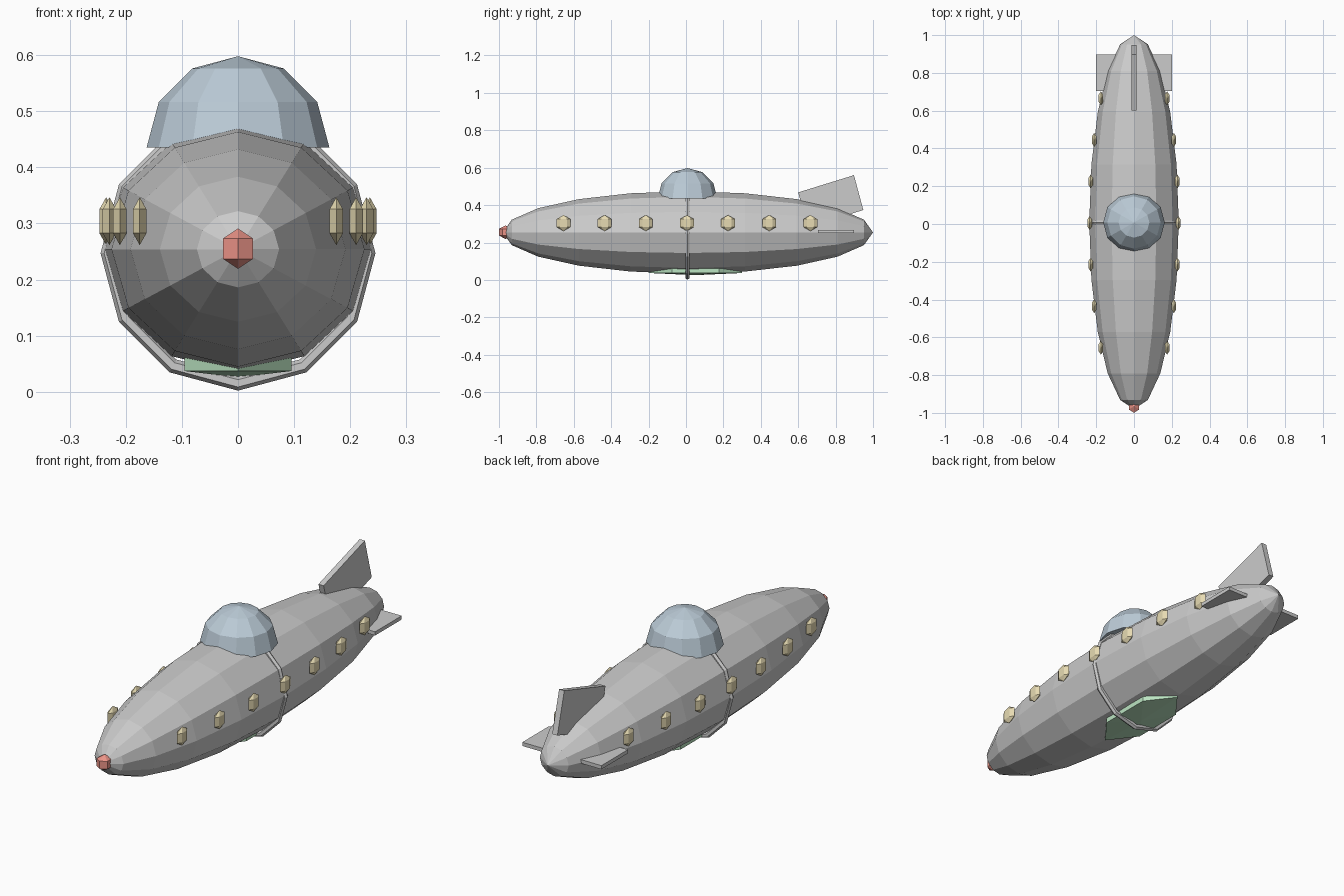
import bpy, bmesh
from math import sin, cos, pi, sqrt, radians

if "Cube" in bpy.data.objects:
    bpy.data.objects.remove(bpy.data.objects["Cube"])


def paint(obj, color):
    mat = bpy.data.materials.new(obj.name + "_paint")
    mat.diffuse_color = (*color, 1)
    mat.use_nodes = True
    mat.node_tree.nodes["Principled BSDF"].inputs["Base Color"].default_value = mat.diffuse_color
    obj.data.materials.append(mat)


def globe(name, loc, size, segs, rings, axis="z", first=0, last=None, color=None):
    """Faceted ellipsoid; 'last' below 'rings' leaves a flat cut instead of a pole."""
    last = rings if last is None else last
    bm = bmesh.new()
    rows = []
    for i in range(last + 1):
        a = pi * i / rings
        n = 1 if i in (0, rings) else segs
        row = []
        for k in range(n):
            t = 2 * pi * k / segs + pi / 2
            p = (sin(a) * cos(t), sin(a) * sin(t), cos(a))
            if axis == "y":
                p = (p[0], -p[2], p[1])
            row.append(bm.verts.new([c + s * q for c, s, q in zip(loc, size, p)]))
        rows.append(row)
    for u, v in zip(rows, rows[1:]):
        for k in range(segs):
            j = (k + 1) % segs
            if len(u) == 1:
                bm.faces.new((u[0], v[k], v[j]))
            elif len(v) == 1:
                bm.faces.new((u[k], v[0], u[j]))
            else:
                bm.faces.new((u[k], v[k], v[j], u[j]))
    if last < rings:
        bm.faces.new(rows[-1])
    return finish(name, bm, color)


def finish(name, bm, color=None):
    bmesh.ops.recalc_face_normals(bm, faces=bm.faces)
    mesh = bpy.data.meshes.new(name)
    bm.to_mesh(mesh)
    bm.free()
    obj = bpy.data.objects.new(name, mesh)
    bpy.context.collection.objects.link(obj)
    if color:
        paint(obj, color)
    return obj


def slab(name, outline, thickness):
    """Plate from a y-z outline, centred on x = 0."""
    bm = bmesh.new()
    f = bm.faces.new([bm.verts.new((-thickness / 2, y, z)) for y, z in outline])
    ext = bmesh.ops.extrude_face_region(bm, geom=[f], use_keep_orig=True)
    verts = [g for g in ext["geom"] if isinstance(g, bmesh.types.BMVert)]
    bmesh.ops.translate(bm, verts=verts, vec=(thickness, 0, 0))
    return finish(name, bm)


# Hull, nose light, cockpit dome and belly hatch
globe("hull", (0, 0.01, 0.254), (0.237, 0.99, 0.22), 12, 10, axis="y")
globe("nose_light", (0, -0.965, 0.255), (0.036, 0.04, 0.036), 6, 3, color=(0.85, 0.3, 0.25))
globe("cockpit_dome", (0, 0.008, 0.435), (0.163, 0.16, 0.163), 12, 6, last=3,
      color=(0.5, 0.6, 0.68))
globe("belly_hatch", (0, 0.05, 0.0485), (0.127, 0.289, 0.023), 6, 3, color=(0.5, 0.78, 0.54))

# Band around the middle of the hull
bpy.ops.mesh.primitive_torus_add(major_segments=12, minor_segments=6, major_radius=0.232,
                                 minor_radius=0.013, location=(0, 0.008, 0.247),
                                 rotation=(radians(90), 0, 0))
bpy.context.object.name = "hull_band"

# Seven portholes on each side
for side, label in ((1, "right"), (-1, "left")):
    for i in range(-3, 4):
        d = 0.22 * i
        x = side * 0.235 * sqrt(1 - (d / 0.99) ** 2)
        globe(f"porthole_{label}_{i + 4}", (x, d + 0.005, 0.304), (0.016, 0.0427, 0.0427),
              6, 3, color=(0.8, 0.71, 0.45))

# Tail fins
slab("tail_fin", [(0.6, 0.468), (0.898, 0.56), (0.948, 0.374), (0.65, 0.28)], 0.026)
slab("side_fins", [(0.705, 0.25), (0.897, 0.25), (0.897, 0.267), (0.705, 0.267)], 0.4)
